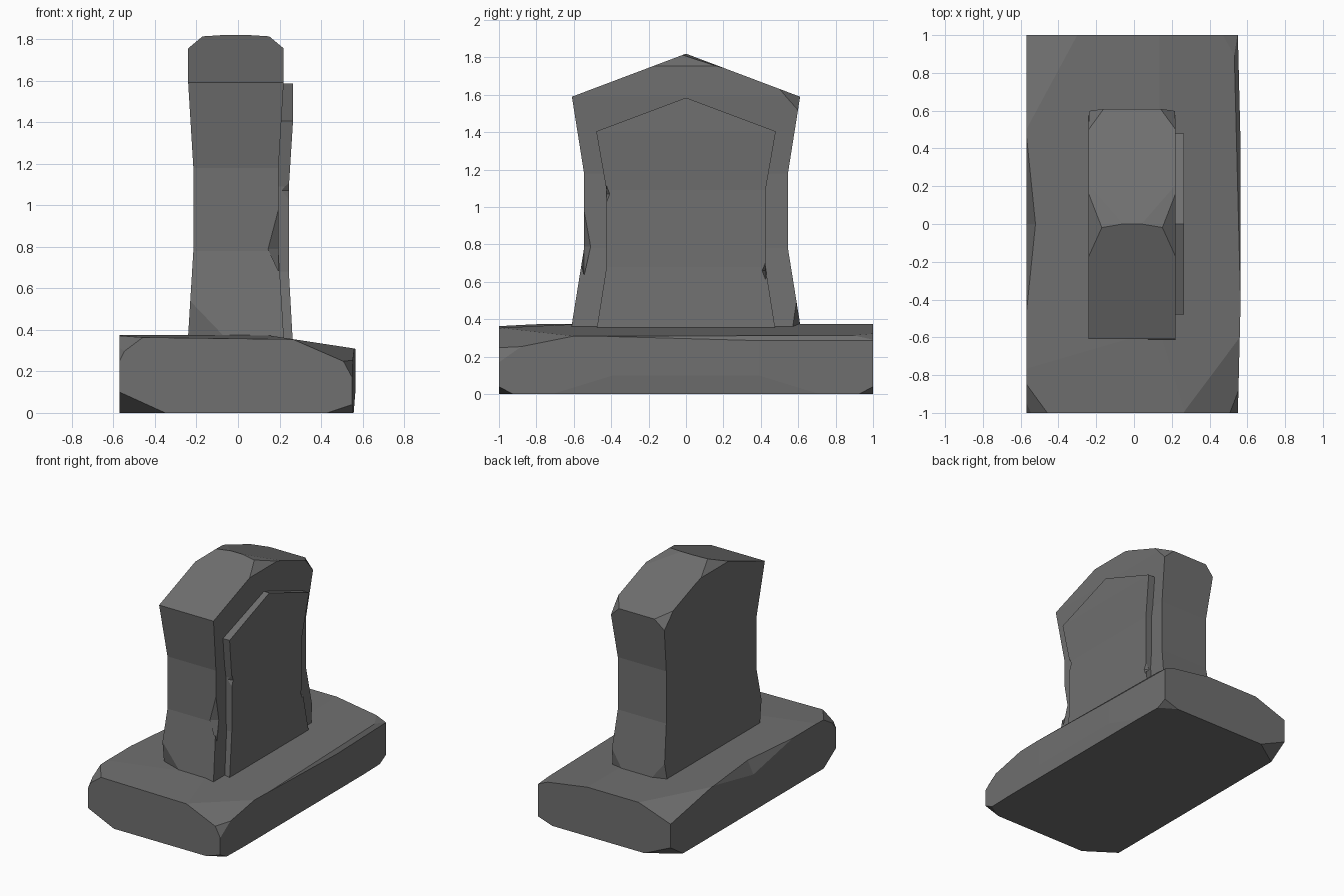
import bpy, bmesh
from mathutils import Vector

if "Cube" in bpy.data.objects:
    bpy.data.objects.remove(bpy.data.objects["Cube"])

stone = bpy.data.materials.new("grey stone")
stone.diffuse_color = (0.16, 0.16, 0.16, 1)
stone.use_nodes = True
stone.node_tree.nodes["Principled BSDF"].inputs["Base Color"].default_value = stone.diffuse_color


def finish(bm, name):
    bmesh.ops.recalc_face_normals(bm, faces=bm.faces)
    me = bpy.data.meshes.new(name)
    bm.to_mesh(me)
    bm.free()
    me.materials.append(stone)
    ob = bpy.data.objects.new(name, me)
    bpy.context.collection.objects.link(ob)
    return ob


def loft(levels, peak=None):
    """Stack of rectangles (z, x0, x1, half_y), optionally closed by a roof ridge."""
    bm = bmesh.new()
    rings = [[bm.verts.new(p) for p in ((x0, -y, z), (x1, -y, z), (x1, y, z), (x0, y, z))]
             for z, x0, x1, y in levels]
    bm.faces.new(rings[0][::-1])
    for a, b in zip(rings, rings[1:]):
        for i in range(4):
            j = (i + 1) % 4
            bm.faces.new((a[i], a[j], b[j], b[i]))
    t = rings[-1]
    if peak:
        z, x0, x1, _ = levels[-1]
        l, r = bm.verts.new((x0, 0, peak)), bm.verts.new((x1, 0, peak))
        for f in ((t[0], t[1], r, l), (t[2], t[3], l, r), (t[1], t[2], r), (t[3], t[0], l)):
            bm.faces.new(f)
    else:
        bm.faces.new(t)
    bmesh.ops.recalc_face_normals(bm, faces=bm.faces)
    return bm


def chip(bm, centre, *pts):
    """Slice off everything beyond the plane through three points."""
    a, b, c = map(Vector, pts)
    n = (b - a).cross(c - a).normalized()
    if n.dot(Vector(centre) - a) > 0:
        n = -n
    r = bmesh.ops.bisect_plane(bm, geom=bm.verts[:] + bm.edges[:] + bm.faces[:], dist=1e-5,
                               plane_co=a, plane_no=n, clear_outer=True)
    edges = [e for e in r["geom_cut"] if isinstance(e, bmesh.types.BMEdge) and e.is_boundary]
    if edges:
        bmesh.ops.holes_fill(bm, edges=edges, sides=0)


def notch(ob, loc, size):
    """Carve a diamond-shaped dent into an edge."""
    bm = bmesh.new()
    for i in range(3):
        for s in (-1, 1):
            p = Vector(loc)
            p[i] += s * size[i]
            bm.verts.new(p)
    bmesh.ops.convex_hull(bm, input=bm.verts[:])
    cutter = finish(bm, "notch_cutter")
    cutter.hide_render = True
    mod = ob.modifiers.new("notch", 'BOOLEAN')
    mod.object, mod.operation, mod.solver = cutter, 'DIFFERENCE', 'EXACT'
    bpy.context.view_layer.objects.active = ob
    bpy.ops.object.modifier_apply(modifier=mod.name)
    bpy.data.objects.remove(cutter)


# Plinth with worn corners
bm = loft([(0, -.57, .557, 1), (.1, -.57, .565, 1), (.375, -.57, .565, 1)])
mid = (0, 0, .18)
for p in (
    ((-.35, -1, .362), (.2, -1, .355), (0, -.6, .375)),        # front top slope
    ((-.57, -1, .28), (-.49, -1, .34), (-.57, -.85, .37)),     # front left top
    ((-.57, -1, .25), (-.54, -1, .31), (-.57, -.93, .33)),
    ((-.57, 1, .28), (-.3, 1, .375), (-.57, .5, .375)),        # back left top
    ((.56, -.6, .31), (.56, -.15, .31), (.2, -.6, .365)),      # right front top
    ((.55, -1, .23), (.56, -.6, .31), (.32, -1, .33)),         # front right top
    ((.55, -1, .17), (.55, -.92, .23), (.48, -1, .30)),
    ((.49, .55, .375), (.50, .1, .375), (.566, .2, .29)),      # right back top
    ((.55, 1, .29), (.35, 1, .375), (.565, .5, .36)),
    ((.55, -1, 0), (.55, -1, .3), (.566, -.35, .2)),           # right face taper
    ((.55, 1, 0), (.55, 1, .3), (.566, .35, .2)),
    ((-.57, -1, .1), (-.35, -1, 0), (-.57, -.85, 0)),          # bottom corners
    ((-.57, 1, .1), (-.35, 1, 0), (-.57, .85, 0)),
    ((.55, -1, .04), (.43, -1, 0), (.56, -.92, 0)),
    ((.55, 1, .04), (.43, 1, 0), (.56, .92, 0)),
):
    chip(bm, mid, *p)
base = finish(bm, "plinth")
notch(base, (-.571, 0, .376), (.05, .49, .1))
notch(base, (.52, 0, .376), (.1, .13, .04))

# Upright slab, waisted, with a gabled top
bm = loft([(.30, -.244, .224, .618), (.375, -.24, .22, .61), (.78, -.215, .195, .545),
           (1.18, -.215, .195, .545), (1.59, -.24, .22, .61)], 1.82)
mid = (-.01, 0, 1)
for s in (-1, 1):
    def X(d): return -.01 + s * d
    # ridge ends, then back gable corners
    chip(bm, mid, (X(.14), 0, 1.81), (X(.05), 0, 1.82), (X(.14), .1, 1.782))
    chip(bm, mid, (X(.23), -.17, 1.755), (X(.23), .17, 1.755), (X(.17), 0, 1.805))
    chip(bm, mid, (X(.23), .61, 1.50), (X(.23), .5, 1.632), (X(.15), .61, 1.59))
chip(bm, mid, (-.23, -.584, .54), (-.06, -.612, .36), (-.242, -.55, .37))
chip(bm, mid, (.213, .591, .5), (.22, .57, .35), (.1, .614, .35))
chip(bm, mid, (-.233, .591, .5), (-.24, .57, .35), (-.12, .614, .35))
slab = finish(bm, "upright_slab")
notch(slab, (.195, -.545, .79), (.05, .035, .19))

# Raised plate on the right face
bm = loft([(.30, .1, .266, .485), (.68, .1, .245, .425), (1.09, .1, .245, .425),
           (1.405, .1, .265, .48)], 1.585)
plate = finish(bm, "raised_plate")
notch(plate, (.25, -.425, 1.07), (.04, .02, .05))
notch(plate, (.25, .425, .66), (.04, .02, .05))
